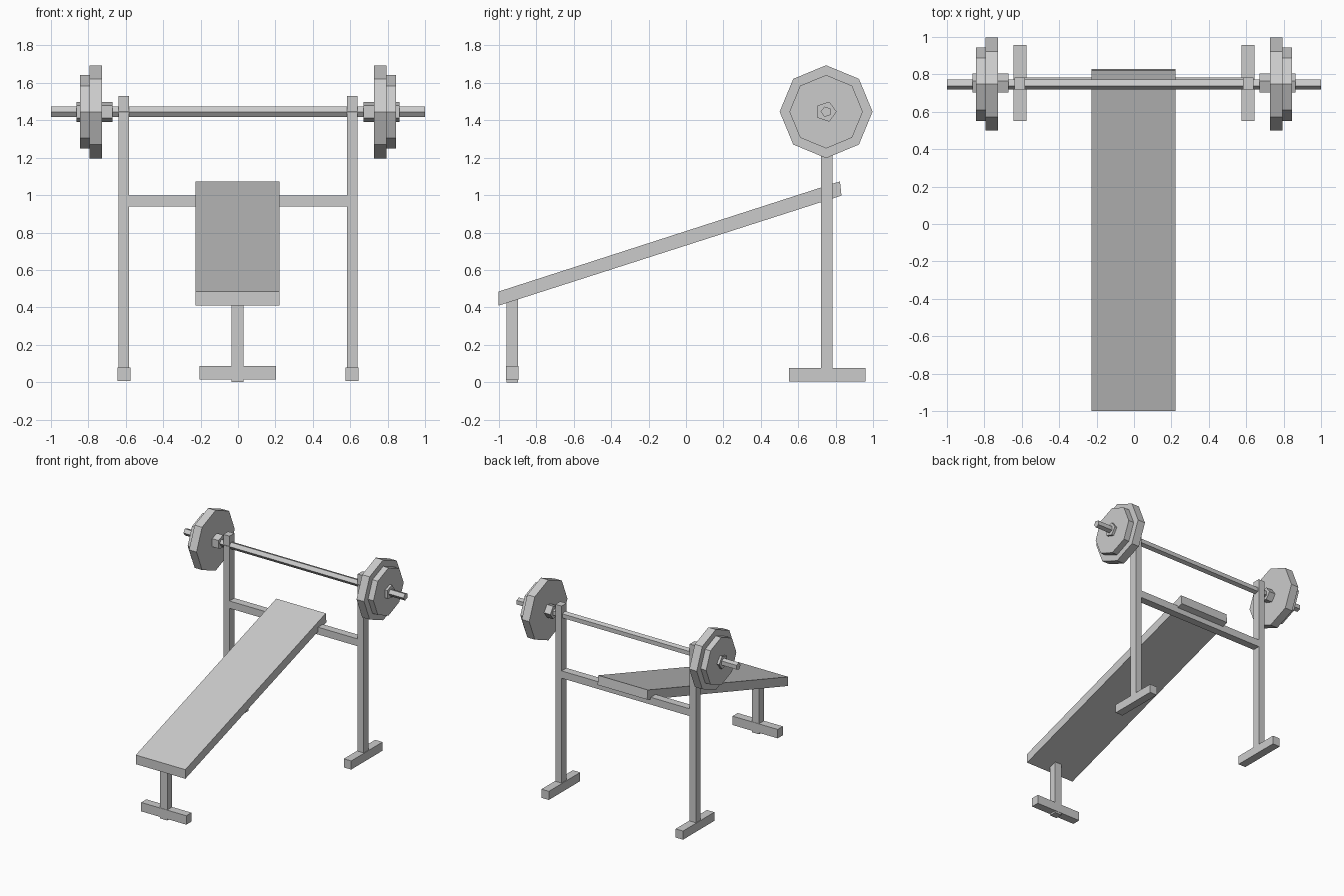
import bpy
import math

cube = bpy.data.objects.get("Cube")
if cube:
    bpy.data.objects.remove(cube, do_unlink=True)

steel = bpy.data.materials.new("light grey")
steel.use_nodes = True
GREY = (0.6, 0.6, 0.6, 1)
steel.diffuse_color = GREY
steel.node_tree.nodes["Principled BSDF"].inputs["Base Color"].default_value = GREY


def add_mesh(name, verts, faces):
    mesh = bpy.data.meshes.new(name)
    mesh.from_pydata(verts, [], faces)
    mesh.materials.append(steel)
    obj = bpy.data.objects.new(name, mesh)
    bpy.context.collection.objects.link(obj)
    return obj


def prism(name, profile, x0, x1):
    """Extrude a counter-clockwise (y, z) profile from x0 to x1."""
    n = len(profile)
    verts = [(x, y, z) for x in (x0, x1) for y, z in profile]
    faces = [tuple(reversed(range(n))), tuple(range(n, 2 * n))]
    faces += [(i, (i + 1) % n, n + (i + 1) % n, n + i) for i in range(n)]
    return add_mesh(name, verts, faces)


def box(name, x, y, z):
    return prism(name, [(y[0], z[0]), (y[1], z[0]), (y[1], z[1]), (y[0], z[1])], *x)


AXIS_Y, AXIS_Z = 0.748, 1.445


def disc(name, sides, radius, x0, x1, start=0.0):
    """Regular low-poly disc around the barbell axis."""
    angles = [start + math.tau * i / sides for i in range(sides)]
    ring = [(AXIS_Y + radius * math.cos(a), AXIS_Z + radius * math.sin(a)) for a in angles]
    return prism(name, ring, min(x0, x1), max(x0, x1))


# Inclined bench board
prism("bench_board", [(-1, 0.41), (0.83, 0.997), (0.822, 1.073), (-1, 0.485)], -0.228, 0.222)

# Front leg and its foot
box("front_leg", (-0.035, 0.029), (-0.959, -0.898), (0, 0.45))
box("front_foot", (-0.206, 0.204), (-0.962, -0.895), (0.014, 0.087))

# Rear rack
POST_Y = (0.72, 0.783)
box("rack_crossbar", (-0.6, 0.6), POST_Y, (0.938, 0.998))
for side, s in (("left", 1), ("right", -1)):
    box(side + "_upright", sorted((s * 0.582, s * 0.638)), POST_Y, (0.01, 1.53))
    box(side + "_rack_foot", sorted((s * 0.576, s * 0.643)), (0.55, 0.957), (0.006, 0.077))

    # Barbell weights and collar
    disc(side + "_large_plate", 8, 0.248, s * 0.727, s * 0.795)
    disc(side + "_small_plate", 8, 0.196, s * 0.79, s * 0.844)
    disc(side + "_collar", 5, 0.056, s * 0.67, s * 0.864)

# Barbell rod
disc("barbell_rod", 5, 0.029, -1, 1, math.pi)
